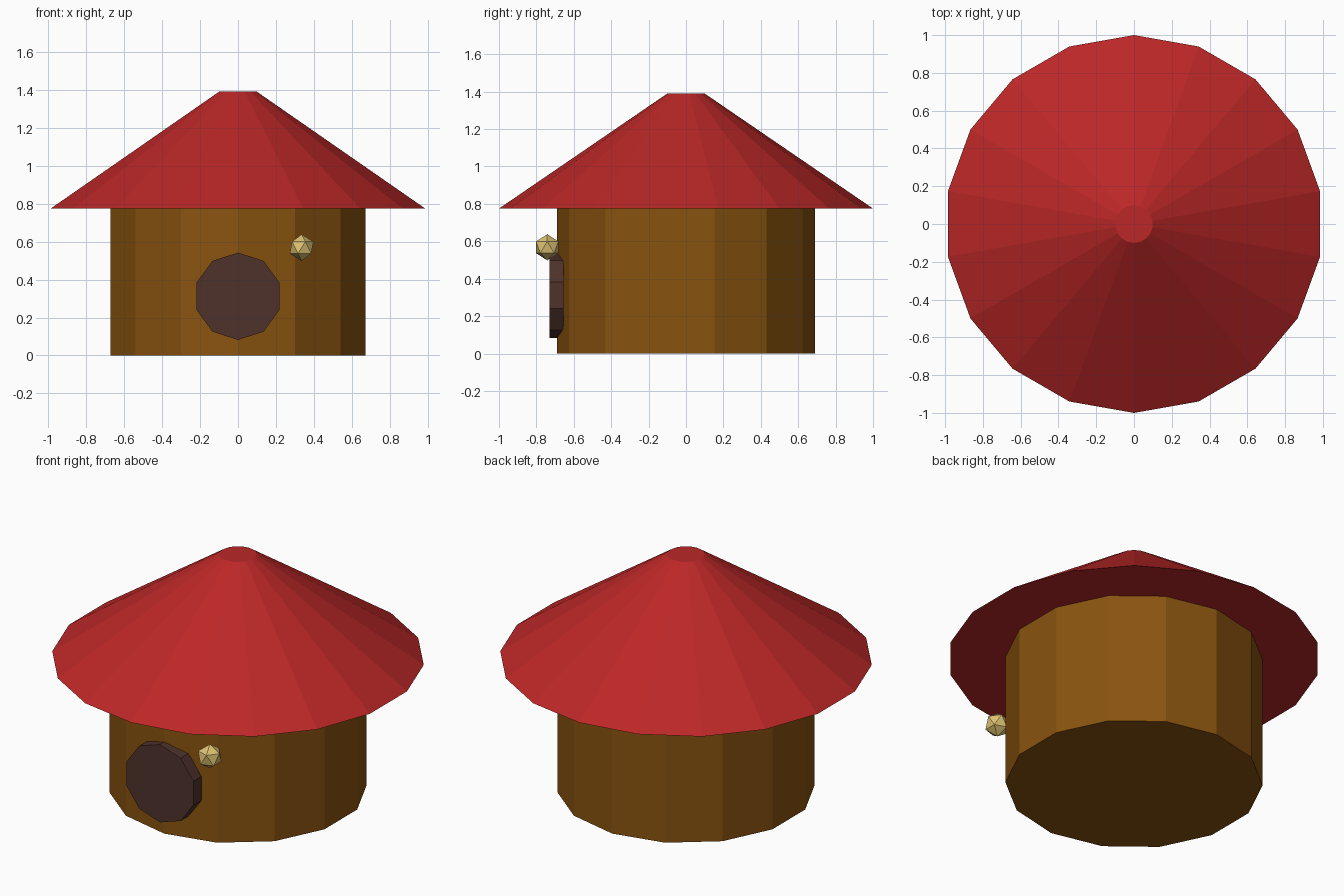
import bpy, bmesh, math
from mathutils import Matrix, Vector

if "Cube" in bpy.data.objects:
    bpy.data.objects.remove(bpy.data.objects["Cube"])


def material(name, rgb):
    """Flat colour from 0-255 display values, stored as linear."""
    def lin(c):
        c /= 255
        return c / 12.92 if c <= 0.04045 else ((c + 0.055) / 1.055) ** 2.4
    mat = bpy.data.materials.new(name)
    mat.diffuse_color = (*[lin(c) for c in rgb], 1)
    mat.use_nodes = True
    mat.node_tree.nodes["Principled BSDF"].inputs["Base Color"].default_value = mat.diffuse_color
    return mat


def add_object(name, bm, mat):
    bmesh.ops.recalc_face_normals(bm, faces=bm.faces)
    mesh = bpy.data.meshes.new(name)
    bm.to_mesh(mesh)
    bm.free()
    mesh.materials.append(mat)
    obj = bpy.data.objects.new(name, mesh)
    bpy.context.collection.objects.link(obj)
    return obj


def frustum(name, sides, r_low, r_high, low, high, mat, turn=Matrix()):
    """Capped prism or cut cone along z, with one corner pointing to +y."""
    bm = bmesh.new()
    rings = []
    for r, z in ((r_low, low), (r_high, high)):
        angles = [2 * math.pi * i / sides for i in range(sides)]
        rings.append([bm.verts.new(turn @ Vector((r * math.sin(a), r * math.cos(a), z)))
                      for a in angles])
        bm.faces.new(rings[-1])
    a, b = rings
    for i in range(sides):
        j = (i + 1) % sides
        bm.faces.new((a[i], a[j], b[j], b[i]))
    return add_object(name, bm, mat)


red = material("roof red", (188, 39, 39))
brown = material("wall brown", (137, 83, 15))
dark = material("door dark brown", (78, 50, 43))
sand = material("knob sand", (220, 194, 114))

# Round hut wall and overhanging cone roof
frustum("wall", 14, 0.69, 0.69, 0.0, 0.775, brown)
frustum("roof", 18, 1.0, 0.1, 0.775, 1.39, red)

# Ten-sided door slab, turned so its axis faces the front
upright = Matrix.Translation((0, 0, 0.312)) @ Matrix.Rotation(math.radians(90), 4, 'X')
frustum("door", 10, 0.23, 0.23, 0.655, 0.73, dark, upright)

# Faceted knob beside the door
bm = bmesh.new()
bmesh.ops.create_icosphere(bm, subdivisions=1, radius=0.07,
                           matrix=Matrix.Translation((0.335, -0.742, 0.568)))
add_object("knob", bm, sand)
